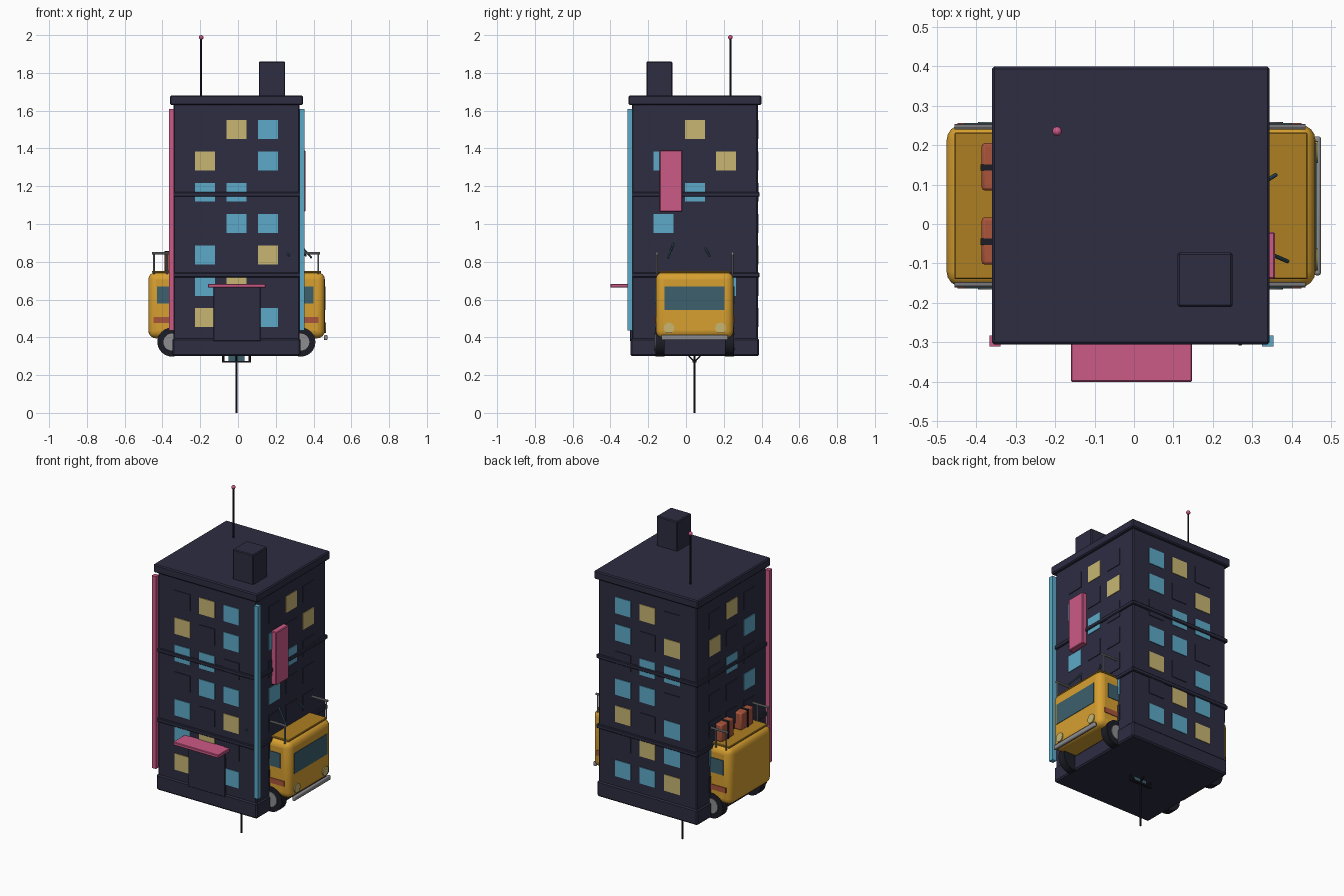
import bpy
from mathutils import Vector

if "Cube" in bpy.data.objects:
    bpy.data.objects.remove(bpy.data.objects["Cube"])


def material(name, r, g, b):
    m = bpy.data.materials.new(name)
    m.use_nodes = True
    m.diffuse_color = (r, g, b, 1)
    m.node_tree.nodes["Principled BSDF"].inputs["Base Color"].default_value = (r, g, b, 1)
    return m


NAVY = material("navy_wall", 0.026, 0.026, 0.055)
BLACK = material("black", 0.012, 0.012, 0.02)
BLUE = material("blue_light", 0.11, 0.40, 0.58)
CREAM = material("cream_light", 0.58, 0.47, 0.17)
PINK = material("pink_neon", 0.60, 0.10, 0.24)
YELLOW = material("van_yellow", 0.68, 0.35, 0.03)
OCHRE = material("roof_ochre", 0.42, 0.21, 0.016)
GREY = material("metal_grey", 0.27, 0.27, 0.28)
GLASS = material("teal_glass", 0.045, 0.115, 0.155)
RED = material("brick_red", 0.40, 0.09, 0.045)


def box(name, x, y, z, mat, bevel=0, segments=1):
    """Box from (min, max) ranges, optionally with bevelled edges."""
    bpy.ops.mesh.primitive_cube_add(size=1, location=[sum(r) / 2 for r in (x, y, z)])
    ob = bpy.context.object
    ob.name = name
    ob.scale = [r[1] - r[0] for r in (x, y, z)]
    bpy.ops.object.transform_apply(location=False, rotation=False, scale=True)
    ob.data.materials.append(mat)
    if bevel:
        mod = ob.modifiers.new("Bevel", "BEVEL")
        mod.width, mod.segments = bevel, segments
        if segments > 1:
            bpy.ops.object.shade_smooth_by_angle()
    return ob


def rod(name, a, b, radius, mat, sides=8):
    """Cylinder between two points."""
    a, b = Vector(a), Vector(b)
    bpy.ops.mesh.primitive_cylinder_add(vertices=sides, radius=radius,
                                        depth=(b - a).length, location=(a + b) / 2)
    ob = bpy.context.object
    ob.name = name
    ob.rotation_euler = (b - a).to_track_quat("Z", "Y").to_euler()
    ob.data.materials.append(mat)
    bpy.ops.object.shade_smooth_by_angle()
    return ob


CX, CY = -0.008, 0.047


def slab(name, half, z, bevel):
    return box(name, (CX - half, CX + half), (CY - half, CY + half), z, NAVY, bevel)


# Tower shell
H = 0.333
slab("tower_body", H, (0.32, 1.65), 0.006)
slab("tower_base", 0.340, (0.30, 0.395), 0.008)
slab("roof_slab", 0.352, (1.63, 1.68), 0.006)
for z in (0.73, 1.157):
    slab("floor_band", H + 0.010, (z - 0.012, z + 0.012), 0.004)
box("chimney", (0.11, 0.25), (-0.21, -0.072), (1.67, 1.86), NAVY, 0.005)

# Window grids: rows from top to bottom, columns along the +x or +y axis
LIT = {"B": BLUE, "Y": CREAM, "-": NAVY}
FACE_ROWS = ["-YB", "Y-B", "BB-", "-BB", "B-Y", "BY-", "YBB"]
SIDE_ROWS = ["-Y-", "B-Y", "-B-", "B--", "---", "--B", "---"]
for along_x, rows in ((True, FACE_ROWS), (False, SIDE_ROWS)):
    for r, row in enumerate(rows):
        z = 1.50 - r * 0.166
        for c, key in enumerate(row):
            t = (c - 1) * 0.166
            for side in (-1, 1):
                mid = side * H
                span = (t - 0.053, t + 0.053)
                depth = (mid - 0.004, mid + 0.004)
                u, v = (span, depth) if along_x else (depth, span)
                box("window", [CX + i for i in u], [CY + i for i in v],
                    (z - 0.05, z + 0.05), LIT[key])

# Entrance, canopy and neon pieces
box("door", (-0.13, 0.12), (-0.297, -0.27), (0.38, 0.67), NAVY, 0.003)
box("canopy", (-0.16, 0.147), (-0.40, -0.28), (0.663, 0.683), PINK, 0.003)
box("hanging_sign", (0.32, 0.357), (-0.14, -0.02), (1.065, 1.39), PINK, 0.004)
box("right_neon_tube", (-0.366, -0.338), (-0.31, -0.282), (0.435, 1.61), PINK)
box("left_neon_tube", (0.325, 0.353), (-0.31, -0.282), (0.435, 1.61), BLUE)

# Antenna
rod("antenna", (-0.195, 0.235, 1.67), (-0.195, 0.235, 1.99), 0.005, BLACK)
bpy.ops.mesh.primitive_uv_sphere_add(segments=12, ring_count=8, radius=0.012,
                                     location=(-0.195, 0.235, 1.988))
bpy.context.object.name = "antenna_tip"
bpy.context.object.data.materials.append(PINK)
bpy.ops.object.shade_smooth_by_angle()

# Stand pole and the small bracket under the tower
rod("stand_pole", (CX, 0.045, 0), (CX, 0.045, 0.31), 0.006, BLACK)
box("under_bracket", (-0.085, 0.07), (0.035, 0.055), (0.266, 0.275), BLACK)
for s in (-1, 1):
    rod("bracket_post", (CX + s * 0.07, 0.045, 0.27), (CX + s * 0.07, 0.045, 0.305), 0.006, BLACK)
    rod("bracket_brace", (CX, 0.045, 0.27), (CX, 0.045 + s * 0.03, 0.302), 0.004, BLACK)
box("bracket_lens", (-0.05, 0.035), (0.043, 0.047), (0.275, 0.30), GLASS)

# Van passing through the tower
box("van_body", (-0.475, 0.46), (-0.16, 0.252), (0.395, 0.745), YELLOW, 0.04, 4)
box("van_roof", (-0.455, 0.44), (-0.14, 0.232), (0.74, 0.752), OCHRE, 0.003)
box("windshield", (0.455, 0.463), (-0.115, 0.205), (0.545, 0.67), GLASS)
box("bumper", (0.455, 0.474), (-0.13, 0.222), (0.385, 0.412), GREY, 0.006, 2)
for s in (-1, 1):
    y = 0.046 + s * 0.136
    rod("headlight", (0.45, y, 0.45), (0.466, y, 0.45), 0.028, CREAM, 20)
    side = 0.046 + s * 0.206
    wall = (side - 0.004, side + 0.004)
    # Side glass, stripe and roof rail
    for a, b in ((-0.43, -0.30), (0.28, 0.40)):
        box("side_window", (a, b), wall, (0.58, 0.67), GLASS)
    box("side_stripe", (-0.447, 0.425), wall, (0.475, 0.507), RED)
    y = 0.046 + s * 0.2
    rod("rack_rail", (-0.455, y, 0.845), (0.435, y, 0.845), 0.007, GREY)
    for x in (-0.445, -0.375, 0.425):
        rod("rack_post", (x, y, 0.735), (x, y, 0.845), 0.005, GREY)
    # Wheels and hubs
    for x in (-0.35, 0.333):
        y0, y1 = 0.046 + s * 0.16, 0.046 + s * 0.208
        rod("tyre", (x, y0, 0.375), (x, y1, 0.375), 0.077, BLACK, 24)
        rod("hub", (x, y0, 0.375), (x, y1 + s * 0.004, 0.375), 0.045, GREY, 20)

# Luggage on the rear of the roof
for y in (-0.103, 0.085):
    box("suitcase", (-0.386, -0.30), (y, y + 0.12), (0.75, 0.855), RED, 0.008, 2)
    box("suitcase_strap", (-0.389, -0.30), (y + 0.05, y + 0.066), (0.75, 0.858), BLACK)

# Small rods sticking out of the walls
rod("loose_rod", (0.39, -0.095, 0.82), (0.32, -0.065, 0.90), 0.005, GLASS)
rod("loose_rod", (0.36, 0.125, 0.83), (0.32, 0.10, 0.875), 0.005, GLASS)
rod("loose_rod", (0.27, -0.306, 0.83), (0.26, -0.27, 0.85), 0.005, GLASS)
